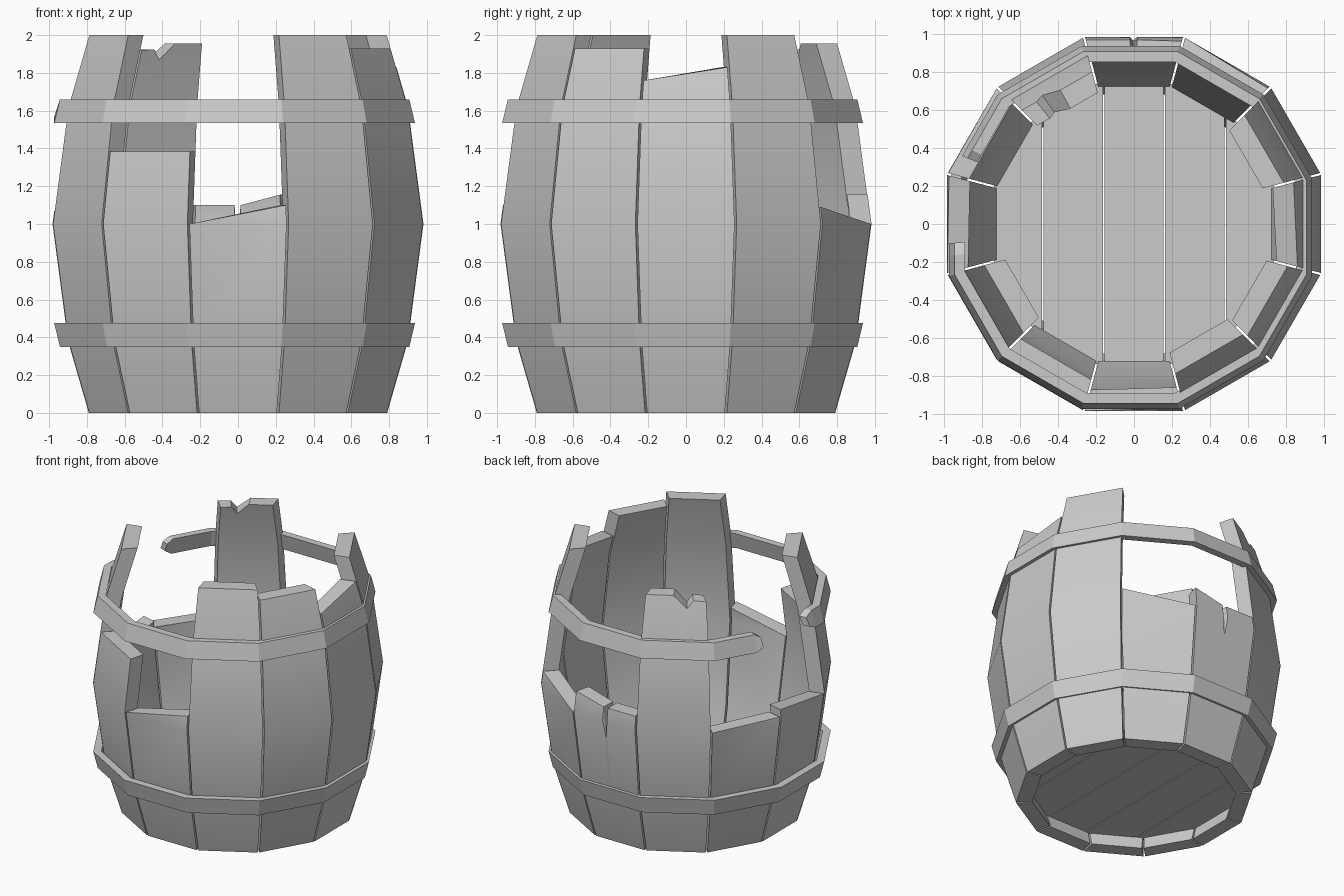
import bpy, bmesh
from math import radians, cos, sin, tan
from mathutils import Vector

if "Cube" in bpy.data.objects:
    bpy.data.objects.remove(bpy.data.objects["Cube"])

grey = bpy.data.materials.new("weathered_grey")
grey.use_nodes = True
grey.diffuse_color = (0.6, 0.6, 0.6, 1)
grey.node_tree.nodes["Principled BSDF"].inputs["Base Color"].default_value = (0.6, 0.6, 0.6, 1)

PROFILE = [(0, 0.79), (0.38, 0.90), (1, 0.982), (1.62, 0.90), (2, 0.79)]
THICK = 0.11
GAP = 0.006


def finish(name, bm, smooth=False):
    bmesh.ops.remove_doubles(bm, verts=bm.verts, dist=0.0005)
    bmesh.ops.recalc_face_normals(bm, faces=bm.faces)
    mesh = bpy.data.meshes.new(name)
    bm.to_mesh(mesh)
    bm.free()
    mesh.materials.append(grey)
    obj = bpy.data.objects.new(name, mesh)
    bpy.context.collection.objects.link(obj)
    if smooth:
        bpy.ops.object.select_all(action="DESELECT")
        obj.select_set(True)
        bpy.context.view_layer.objects.active = obj
        bpy.ops.object.shade_smooth_by_angle(angle=radians(25))
    return obj


def bulge(z):
    """Outer radius of the barrel at a height."""
    for (z0, r0), (z1, r1) in zip(PROFILE, PROFILE[1:]):
        if z <= z1:
            return r0 + (r1 - r0) * (z - z0) / (z1 - z0)
    return PROFILE[-1][1]


def skin(bm, grid, flip_rows=False):
    """Quads over a grid of vertices."""
    for a, b in zip(grid, grid[1:]):
        for i in range(len(a) - 1):
            bm.faces.new((a[i], a[i + 1], b[i + 1], b[i]))


def stave(name, angle, top):
    """One curved board; top lists (across -1..1, height) of its broken end."""
    a = radians(angle)
    out, side = Vector((cos(a), sin(a), 0)), Vector((-sin(a), cos(a), 0))
    bm = bmesh.new()
    layers = []
    for depth in (0, THICK):
        columns = []
        for t, end in top:
            column = []
            for z in [min(p[0], end) for p in PROFILE[:-1]] + [end]:
                r = bulge(z) - depth
                half = r * tan(radians(15)) - GAP
                column.append(bm.verts.new(out * r + side * (t * half) + Vector((0, 0, z))))
            columns.append(column)
        skin(bm, columns)
        layers.append(columns)
    outer, inner = layers
    skin(bm, [outer[0], inner[0]])
    skin(bm, [outer[-1], inner[-1]])
    for row in (0, -1):
        skin(bm, [[c[row] for c in outer], [c[row] for c in inner]])
    bmesh.ops.remove_doubles(bm, verts=bm.verts, dist=0.0005)
    bmesh.ops.dissolve_degenerate(bm, edges=bm.edges, dist=0.0005)
    finish(name, bm, True)


def level(z0, z1=None):
    return [(-1, z0), (1, z0 if z1 is None else z1)]


# Staves, counter-clockwise from +x, each with its own broken top
tops = [
    level(1.76, 1.83),
    level(2),
    level(1.09, 1.0),
    [(-1, 1.155), (-0.06, 1.1), (0.02, 0.87), (0.08, 1.1), (1, 1.1)],
    [(-1, 1.955), (-0.08, 1.955), (0.37, 1.87), (0.58, 1.925), (1, 1.92)],
    level(1.0, 1.02),
    level(1.07, 1.0),
    level(2),
    level(1.385),
    level(1.0, 1.1),
    level(2),
    level(1.93),
]
for i, top in enumerate(tops):
    stave(f"stave_{i + 1}", i * 30, top)


def hoop(name, z0, r0, z1, r1, path, closed):
    """Twelve-sided band; path lists (angle, fraction of full height)."""
    bm = bmesh.new()
    rings = []
    mid = (z0 + z1) / 2
    for angle, full in path:
        a = radians(angle)
        corner = 1 / cos(radians((angle + 15) % 30 - 15))
        ring = []
        for r, z in ((r0, z0), (r1, z1), (r1 - 0.055, z1), (r0 - 0.055, z0)):
            r *= corner
            ring.append(bm.verts.new((r * cos(a) - 0.018, r * sin(a) - 0.018,
                                      mid + (z - mid) * full)))
        rings.append(ring)
    if closed:
        rings.append(rings[0])
    else:
        bm.faces.new(rings[0])
        bm.faces.new(rings[-1])
    skin(bm, [r + r[:1] for r in rings])
    finish(name, bm)


# Iron bands: the lower one whole, the upper one snapped on one side
corners = [(15 + 30 * k, 1) for k in range(12)]
hoop("lower_hoop", 0.35, 0.925, 0.475, 0.955, corners, True)
snapped = [(185, 0.5), (189, 1)] + [(195 + 30 * k, 1) for k in range(11)] + [(514, 1), (517, 0.5)]
hoop("upper_hoop", 1.535, 0.955, 1.66, 0.925, snapped, False)

# Floor planks cut from a twelve-sided disc
for i in range(5):
    bm = bmesh.new()
    ring = [Vector((cos(radians(a)), sin(radians(a)), 0)) * 0.735 / cos(radians(15))
            for a, _ in corners]
    face = bm.faces.new([bm.verts.new(v + Vector((0, 0, 0.1))) for v in ring])
    middle = (i - 2) * 0.32
    for sign in (-1, 1):
        bmesh.ops.bisect_plane(bm, geom=bm.verts[:] + bm.edges[:] + bm.faces[:],
                               plane_co=(middle + sign * 0.156, 0, 0),
                               plane_no=(sign, 0, 0), clear_outer=True)
    grown = bmesh.ops.extrude_face_region(bm, geom=bm.faces[:], use_keep_orig=True)
    bmesh.ops.translate(bm, vec=(0, 0, 0.05),
                        verts=[g for g in grown["geom"] if isinstance(g, bmesh.types.BMVert)])
    finish(f"floor_plank_{i + 1}", bm)
